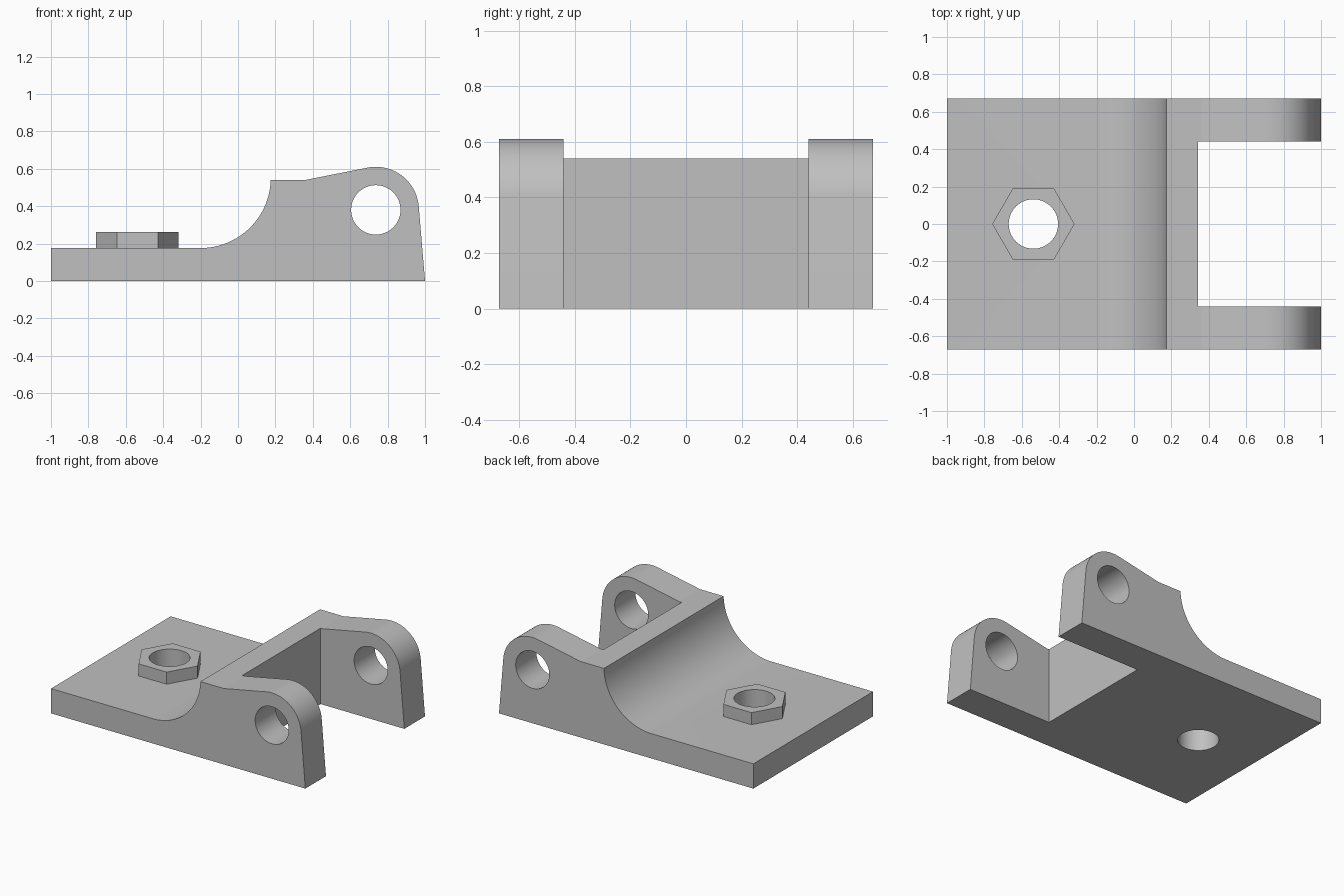
import bpy, bmesh
from math import sin, cos, acos, atan2, hypot, pi, radians
from mathutils import Matrix

default = bpy.data.objects.get("Cube")
if default:
    bpy.data.objects.remove(default, do_unlink=True)

grey = bpy.data.materials.new("plain grey")
grey.use_nodes = True
tint = (0.53, 0.53, 0.53, 1)
grey.diffuse_color = tint
grey.node_tree.nodes["Principled BSDF"].inputs["Base Color"].default_value = tint

HALF_WIDTH, SLOT_HALF, SLOT_X = 0.672, 0.44, 0.342
BASE_TOP, STEP_TOP, NUT_TOP = 0.176, 0.54, 0.262
LUG_X, LUG_Z, LUG_R, HOLE_R = 0.737, 0.38, 0.23, 0.132
NUT_X, NUT_R, FILLET_R = -0.538, 0.22, 0.375


def arc(cx, cy, r, start, end, steps):
    angles = [start + (end - start) * i / steps for i in range(steps + 1)]
    return [(cx + r * cos(a), cy + r * sin(a)) for a in angles]


def circle(cx, cy, r, sides):
    return arc(cx, cy, r, 0, 2 * pi, sides)[:-1]


def tangent_angle(x, z, side):
    """Angle on the lug circle where a line from (x, z) touches it."""
    dx, dz = x - LUG_X, z - LUG_Z
    return atan2(dz, dx) + side * acos(LUG_R / hypot(dx, dz))


def prism(name, outline, low, high, along_y=False):
    """Extrude an outline along z, or an x-z outline along y."""
    bm = bmesh.new()
    face = bm.faces.new([bm.verts.new((x, y, low)) for x, y in outline])
    new = bmesh.ops.extrude_face_region(bm, geom=[face])["geom"]
    verts = [g for g in new if isinstance(g, bmesh.types.BMVert)]
    bmesh.ops.translate(bm, verts=verts, vec=(0, 0, high - low))
    if along_y:
        bm.transform(Matrix.Rotation(pi / 2, 4, "X"))
    bmesh.ops.recalc_face_normals(bm, faces=bm.faces)
    mesh = bpy.data.meshes.new(name)
    bm.to_mesh(mesh)
    bm.free()
    mesh.materials.append(grey)
    obj = bpy.data.objects.new(name, mesh)
    bpy.context.collection.objects.link(obj)
    return obj


def select(obj):
    bpy.ops.object.select_all(action="DESELECT")
    obj.select_set(True)
    bpy.context.view_layer.objects.active = obj


def cut(obj, cutter):
    mod = obj.modifiers.new("cut", "BOOLEAN")
    mod.operation, mod.solver, mod.object = "DIFFERENCE", "EXACT", cutter
    select(obj)
    bpy.ops.object.modifier_apply(modifier=mod.name)
    bpy.data.objects.remove(cutter, do_unlink=True)


# Bracket side profile: base, rounded lug, step and concave fillet
step_x = 0.36
fillet_z = BASE_TOP + FILLET_R
fillet_end = atan2(STEP_TOP - fillet_z, FILLET_R)
profile = [(-1, 0), (1, 0)]
profile += arc(LUG_X, LUG_Z, LUG_R, tangent_angle(1, 0, 1),
               tangent_angle(step_x, STEP_TOP, -1) % (2 * pi), 32)
profile += [(step_x, STEP_TOP)]
profile += arc(-0.2, fillet_z, FILLET_R, fillet_end, -pi / 2, 32)
profile += [(-1, BASE_TOP)]
bracket = prism("bracket", profile, -HALF_WIDTH, HALF_WIDTH, True)

# Slot between the lugs, pin holes and bolt hole
slot = [(SLOT_X, -SLOT_HALF), (2, -SLOT_HALF), (2, SLOT_HALF), (SLOT_X, SLOT_HALF)]
cut(bracket, prism("slot_cutter", slot, -1, 2))
cut(bracket, prism("pin_cutter", circle(LUG_X, LUG_Z, HOLE_R, 64), -1, 1, True))
bolt_hole = circle(NUT_X, 0, HOLE_R, 64)
cut(bracket, prism("bolt_cutter", bolt_hole, -1, 1))

# Hexagonal nut on the base
nut = prism("hex_nut", circle(NUT_X, 0, NUT_R, 6), BASE_TOP, NUT_TOP)
cut(nut, prism("nut_cutter", bolt_hole, -1, 1))

for part in (bracket, nut):
    select(part)
    bpy.ops.object.shade_smooth_by_angle(angle=radians(9))
